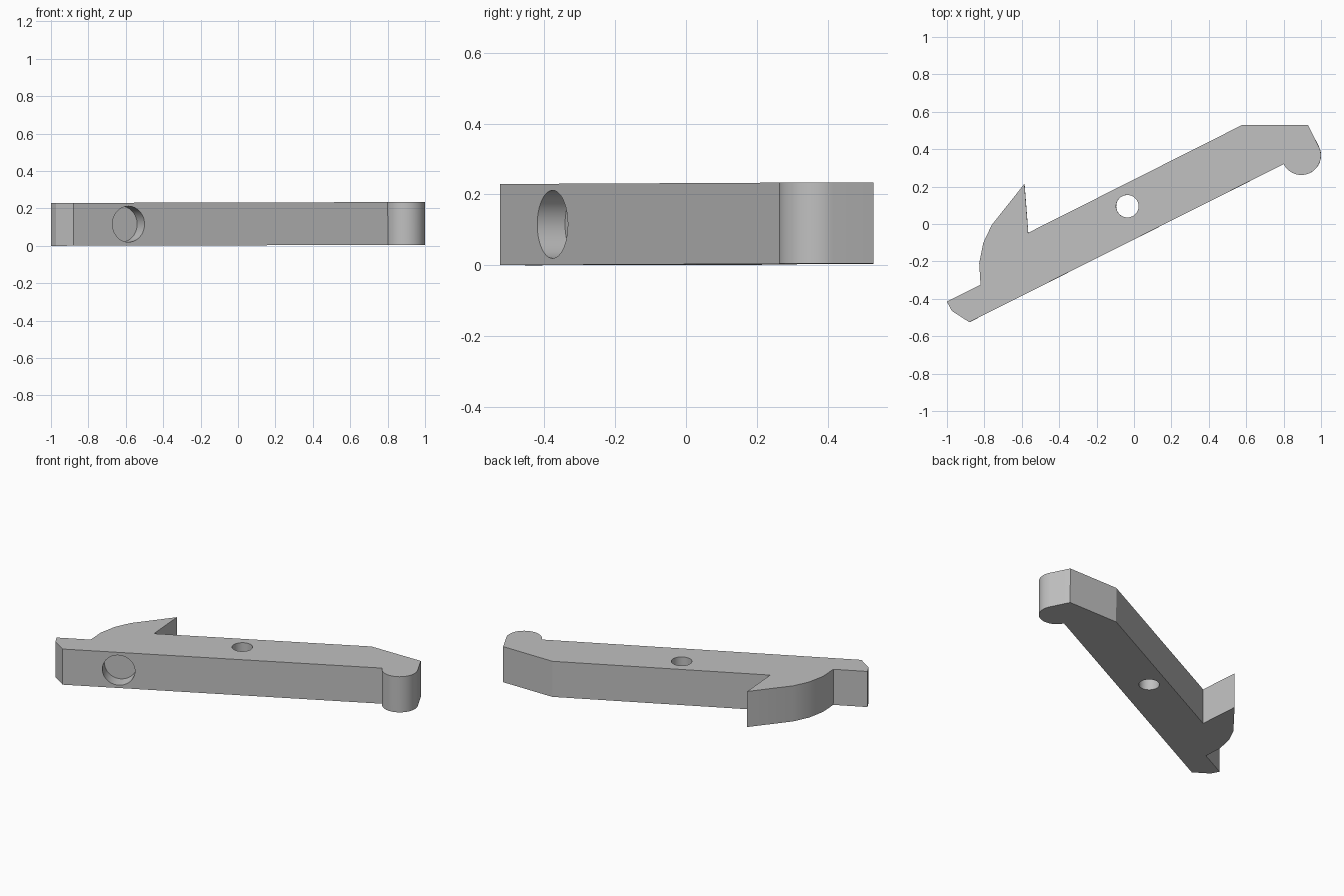
import bpy, bmesh, math
from mathutils import Vector

cube = bpy.data.objects.get("Cube")
if cube:
    bpy.data.objects.remove(cube, do_unlink=True)

HEIGHT = 0.229

# Single grey material
grey = bpy.data.materials.new("light grey")
grey.use_nodes = True
grey.diffuse_color = (0.53, 0.53, 0.53, 1)
grey.node_tree.nodes["Principled BSDF"].inputs["Base Color"].default_value = grey.diffuse_color


def cut_hole(target, centre, axis, radius, depth):
    """Drill a round hole centred on a point, reaching depth to either side."""
    bpy.ops.mesh.primitive_cylinder_add(vertices=48, radius=radius, depth=2 * depth, location=centre)
    cutter = bpy.context.object
    cutter.rotation_euler = Vector(axis).to_track_quat("Z", "Y").to_euler()
    cutter.hide_render = True
    mod = target.modifiers.new("hole", "BOOLEAN")
    mod.operation, mod.solver, mod.object = "DIFFERENCE", "EXACT", cutter
    bpy.context.view_layer.objects.active = target
    bpy.ops.object.modifier_apply(modifier=mod.name)
    bpy.data.objects.remove(cutter, do_unlink=True)


# Lever outline, counter-clockwise: tail, rounded nose, chamfered end, hook
tail = [(-1.0, -0.415), (-0.973, -0.465), (-0.88, -0.525)]
nose = []
for i in range(25):
    a = math.radians(206.5 + 180 * i / 24)
    nose.append((0.895 + 0.105 * math.cos(a), 0.367 + 0.105 * math.sin(a)))
end = [(0.93, 0.53), (0.58, 0.53)]
hook = [(-0.565, -0.047), (-0.585, 0.215), (-0.76, -0.005), (-0.805, -0.1),
        (-0.827, -0.21), (-0.82, -0.325)]

bm = bmesh.new()
base = bm.faces.new([bm.verts.new((x, y, 0)) for x, y in tail + nose + end + hook])
top = bmesh.ops.extrude_face_region(bm, geom=[base])
bmesh.ops.translate(bm, vec=(0, 0, HEIGHT),
                    verts=[v for v in top["geom"] if isinstance(v, bmesh.types.BMVert)])
bmesh.ops.recalc_face_normals(bm, faces=bm.faces)
mesh = bpy.data.meshes.new("lever_arm")
bm.to_mesh(mesh)
bm.free()
lever = bpy.data.objects.new("lever_arm", mesh)
bpy.context.collection.objects.link(lever)
mesh.materials.append(grey)

# Pivot hole through the arm, and a shallow round pocket in the front side
cut_hole(lever, (-0.035, 0.095, HEIGHT / 2), (0, 0, 1), 0.06, 0.3)
cut_hole(lever, (-0.585, -0.377, HEIGHT / 2), (0.449, -0.893, 0), 0.096, 0.088)

# Slight tilt along the length, then shading
lever.rotation_euler.y = -0.0025
lever.location.z = 0.0025
bpy.ops.object.select_all(action="DESELECT")
lever.select_set(True)
bpy.context.view_layer.objects.active = lever
bpy.ops.object.shade_smooth_by_angle(angle=math.radians(25))
